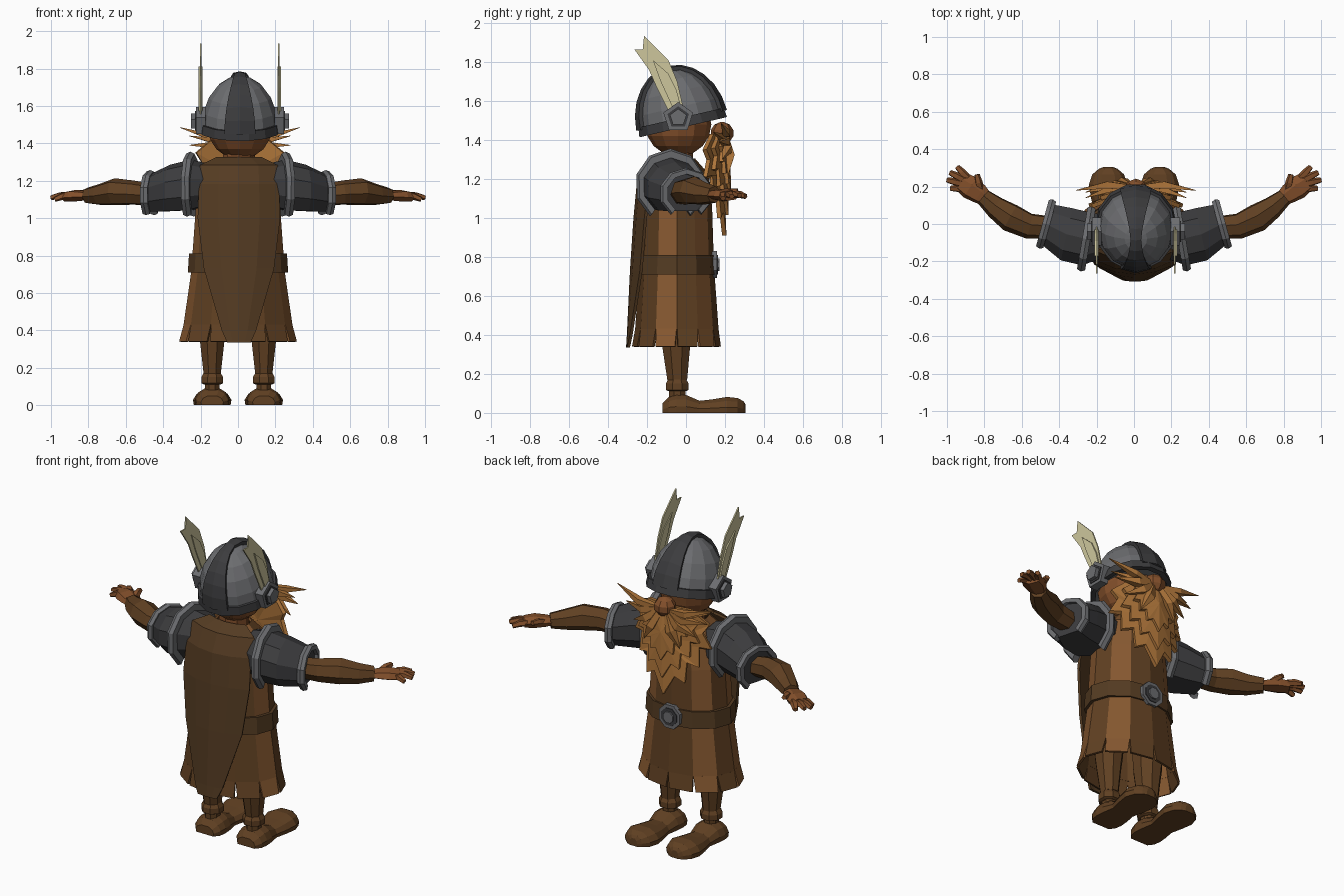
import bpy, bmesh, math
from math import sin, cos, pi, radians
from mathutils import Vector, Matrix

if "Cube" in bpy.data.objects:
    bpy.data.objects.remove(bpy.data.objects["Cube"])

def mat(name, r, g, b):
    m = bpy.data.materials.new(name)
    lin = [((c / 255 + 0.055) / 1.055) ** 2.4 for c in (r, g, b)]
    m.diffuse_color = (*lin, 1)
    m.use_nodes = True
    m.node_tree.nodes["Principled BSDF"].inputs["Base Color"].default_value = m.diffuse_color
    return m

DARK = mat("dark_brown", 84, 59, 34)
BROWN = mat("cloth_brown", 96, 64, 34)
LIGHT = mat("light_brown", 134, 88, 48)
SKIN = mat("skin", 132, 80, 43)
HAIR = mat("orange_hair", 174, 117, 58)
STEEL = mat("steel", 108, 109, 112)
IRON = mat("dark_iron", 60, 60, 62)
CREAM = mat("feather_cream", 205, 198, 156)

def build(name, verts, faces, mats, rule=None, thick=0):
    if not isinstance(mats, list):
        mats = [mats]
    me = bpy.data.meshes.new(name)
    me.from_pydata([tuple(v) for v in verts], [], faces)
    for m in mats:
        me.materials.append(m)
    if rule:
        for p in me.polygons:
            p.material_index = rule(p)
    bm = bmesh.new()
    bm.from_mesh(me)
    bmesh.ops.recalc_face_normals(bm, faces=bm.faces[:])
    bm.to_mesh(me)
    bm.free()
    ob = bpy.data.objects.new(name, me)
    bpy.context.collection.objects.link(ob)
    if thick:
        mod = ob.modifiers.new("thickness", 'SOLIDIFY')
        mod.thickness = thick
        mod.offset = 0
    return ob

def loft(name, rings, mats, caps=True, wrap=True, loop=False, rule=None, thick=0):
    """Skin a list of equal-length rings."""
    n, k = len(rings[0]), len(rings)
    verts = [v for r in rings for v in r]
    faces = []
    for i in range(k if loop else k - 1):
        a, b = i * n, ((i + 1) % k) * n
        for j in range(n if wrap else n - 1):
            j2 = (j + 1) % n
            faces.append((a + j, a + j2, b + j2, b + j))
    if caps:
        faces += [tuple(range(n)), tuple(range((k - 1) * n, k * n))]
    return build(name, verts, faces, mats, rule, thick)

def ring(cx, cy, z, rx, ry, n, off=0.0):
    return [Vector((cx + rx * cos(off + 2 * pi * j / n), cy + ry * sin(off + 2 * pi * j / n), z)) for j in range(n)]

def tube(name, pts, radii, m, n=7, flat=1.0, s=1):
    """Tube along a path, flattened vertically by a factor."""
    P = [Vector(p) for p in pts]
    rings = []
    for i, p in enumerate(P):
        d = (P[min(i + 1, len(P) - 1)] - P[max(i - 1, 0)]).normalized()
        side = d.cross(Vector((0, 0, 1))).normalized()
        up = side.cross(d)
        rings.append([p + radii[i] * (side * cos(2 * pi * j / n + pi / 4) + up * flat * sin(2 * pi * j / n + pi / 4)) for j in range(n)])
    return loft(name, [[Vector((s * v.x, v.y, v.z)) for v in r] for r in rings], m)

def prism(name, outline, a, b, m, axis, c):
    """Extrude an outline along x (axis 0) or y (axis 1)."""
    f = (lambda t, p: Vector((t, c[1] + p[0], c[2] + p[1]))) if axis == 0 else (lambda t, p: Vector((c[0] + p[0], t, c[2] + p[1])))
    return loft(name, [[f(a, p) for p in outline], [f(b, p) for p in outline]], m)

def ngon(r, n, off=pi / 2):
    return [(r * cos(off + 2 * pi * j / n), r * sin(off + 2 * pi * j / n)) for j in range(n)]

# tunic body, with alternating cloth panels
N = 12
def panel_light(p):
    a = math.degrees(math.atan2((p.center.y + .045) * 1.25, p.center.x)) % 360
    return 1 if any(abs(a - t) < 14 for t in (45, 135, 195, 345)) else 0
rows = [(.43, .285, .208), (.72, .243, .187), (.80, .238, .183), (1.05, .22, .175), (1.22, .19, .16), (1.30, .1, .09)]
rings = [ring(0, -.047, z, rx, ry, N) for z, rx, ry in rows]
loft("tunic", rings, [BROWN, LIGHT], caps=False, rule=panel_light, thick=.012)
# split hem panels
top, low = rings[0], ring(0, -.049, .34, .312, .224, N)
hv, hf = [], []
for j in range(N):
    a, b = low[j], low[(j + 1) % N]
    hv += [top[j], top[(j + 1) % N], b.lerp(a, .06), a.lerp(b, .06)]
    hf.append((4 * j, 4 * j + 1, 4 * j + 2, 4 * j + 3))
build("tunic_hem", hv, hf, [BROWN, LIGHT], panel_light, .012)
# belt and round buckle
loft("belt", [ring(0, -.047, z, rx, ry, N) for z, rx, ry in
              ((.71, .25, .19), (.71, .268, .203), (.81, .262, .198), (.81, .24, .18))], DARK, caps=False, loop=True)
prism("buckle", ngon(.075, 8, pi / 8), .13, .16, STEEL, 1, (0, 0, .76))
prism("buckle_inset", ngon(.055, 8, pi / 8), .155, .164, IRON, 1, (0, 0, .76))
prism("buckle_boss", ngon(.035, 8, pi / 8), .155, .173, STEEL, 1, (0, 0, .76))

# cape
cape = [(1.32, .12, -.13, .03), (1.28, .205, -.20, .06), (1.18, .212, -.245, .06), (1.0, .218, -.262, .055),
        (.73, .185, -.28, .05), (.40, .09, -.296, .015), (.335, .062, -.30, .005)]
loft("cape", [[Vector((.005 + u * w, y + b * u * u, z)) for u in (-1, -.5, 0, .5, 1)] for z, w, y, b in cape],
     DARK, caps=False, wrap=False, thick=.015)

# neck and head
loft("neck", [ring(.005, -.045, 1.24, .085, .08, 8), ring(.005, -.045, 1.40, .085, .08, 8)], SKIN)
def ball(name, c, r, m, n=10, k=7):
    return loft(name, [ring(c[0], c[1], c[2] - r[2] * cos(pi * (i + .25) / (k + .5)), r[0] * sin(pi * (i + .25) / (k + .5)),
                            r[1] * sin(pi * (i + .25) / (k + .5)), n) for i in range(k + 1)], m)
HX = .01
ball("head", (HX, -.04, 1.48), (.17, .17, .165), SKIN, 12, 8)
ball("nose", (HX, .185, 1.435), (.065, .06, .058), SKIN, 8, 5)

# helmet, tilted back
tilt = Matrix.Translation((HX, -.02, 1.49)) @ Matrix.Rotation(radians(13), 4, 'X')
def tilted(rs):
    return [[tilt @ v for v in r] for r in rs]
dome = [ring(0, 0, .275 * sin(a), .203 * cos(a), .218 * cos(a), 14) for a in (0, .3, .62, .95, 1.27, 1.53)]
loft("helmet_dome", tilted(dome), STEEL)
loft("helmet_rim", tilted([ring(0, 0, z, .2 * k, .215 * k, 14) for z, k in
     ((-.025, .97), (-.025, 1.1), (.025, 1.07), (.025, .95))]), IRON, caps=False, loop=True)
crest = []
for i in range(13):
    t = radians(-88 + 176 * i / 12)
    w = .026 + .055 * abs(sin(t)) ** 1.5
    q = 1.035 * math.sqrt(1 - (w / .205) ** 2)
    y, z = .218 * sin(t), .275 * cos(t)
    crest.append([Vector((-w, y * q, z * q)), Vector((0, y * 1.05, z * 1.05)), Vector((w, y * q, z * q))])
loft("helmet_crest", tilted(crest), IRON, caps=False, wrap=False, thick=.02)

# beard layers: jagged curved sheets
half = [(.14, 1.43), (.235, 1.35), (.205, 1.30), (.25, 1.21), (.19, 1.21), (.195, 1.10), (.13, 1.12),
        (.125, 1.00), (.065, 1.03)]
def beard(name, k, y0, ztop, drop):
    def pt(x, z):
        x, z = x * k, ztop - (1.43 - z) * drop
        return Vector((HX + x, y0 - 1.2 * x * x + .08 * (1.43 - z), z))
    out = [pt(0, 1.43)] + [pt(x, z) for x, z in half] + [pt(0, .91)] + [pt(-x, z) for x, z in reversed(half)]
    hub = pt(0, 1.22) + Vector((0, .012, 0))
    n = len(out)
    build(name, out + [hub], [(j, (j + 1) % n, n) for j in range(n)], HAIR, thick=.022)
beard("beard_back", 1.0, .155, 1.43, 1.0)
beard("beard_middle", .8, .175, 1.42, .78)
beard("beard_front", .58, .195, 1.41, .55)

tips = [(.32, .18, 1.485, .026), (.27, .14, 1.44, .026), (.27, .17, 1.39, .03), (.21, .185, 1.30, .032), (.12, .215, 1.22, .032)]
wing = [(-.01, 1.55), (-.09, 1.55), (-.155, 1.68), (-.19, 1.76), (-.265, 1.865), (-.222, 1.865), (-.215, 1.935), (-.09, 1.81), (-.045, 1.70)]
inner_wing = [(-.02, 1.55), (-.07, 1.57), (-.13, 1.70), (-.17, 1.81), (-.09, 1.74), (-.05, 1.66)]
arch = [radians(a) for a in (-55, -20, 18, 54, 90, 126, 162, 200, 235)]

def section(c, yaw, rw, rh, s, slide=0.0):
    """Arched cross-section standing across the arm."""
    ax, u = Vector((cos(yaw), sin(yaw), 0)), Vector((-sin(yaw), cos(yaw), 0))
    pts = [Vector(c) + ax * slide + u * (rw * cos(a)) + Vector((0, 0, rh * sin(a))) for a in arch]
    return [Vector((s * p.x, p.y, p.z)) for p in pts]

for s, tag in ((1, "right"), (-1, "left")):
    # moustache strands
    for i, (x, y, z, r) in enumerate(tips):
        a, b = Vector((.02, .195, 1.42)), Vector((x, y, z))
        m = a.lerp(b, .45) + Vector((0, .02, -.015))
        ob = tube(f"moustache_{tag}_{i}", [a, m, b], [r * .7, r, .002], HAIR, 4, .9, s)
        ob.location.x = HX
    # helmet ear disc and wing
    for nm, r, a, b, mt in (("ear_disc", .08, .185, .235, STEEL), ("ear_inset", .058, .23, .24, IRON), ("ear_boss", .045, .23, .262, STEEL)):
        prism(f"{nm}_{tag}", ngon(r, 5), HX + s * a, HX + s * b, mt, 0, (0, -.04, 1.515))
    prism(f"wing_{tag}", wing, HX + s * .205, HX + s * .213, CREAM, 0, (0, 0, 0))
    prism(f"wing_feathers_{tag}", inner_wing, HX + s * .2, HX + s * .221, CREAM, 0, (0, 0, 0))

    # shoulder armour sleeve with two arched trims
    ci, co = (.255, -.08, 1.165), (.47, 0, 1.125)
    loft(f"shoulder_sleeve_{tag}", [section((.15, -.07, 1.17), .15, .12, .12, s), section(ci, .17, .15, .148, s),
         section((.36, -.055, 1.15), .22, .15, .137, s), section(co, .27, .115, .11, s)], IRON)
    for nm, c, yaw, rw, rh, w in (("shoulder_trim", ci, .17, .175, .18, .022), ("sleeve_trim", co, .27, .135, .125, .02)):
        q = [section(c, yaw, rw * k, rh * k, s, d) for k, d in ((.8, -w), (1, -w), (1.06, 0), (1, w), (.8, w))]
        bars = [[q[i][j] for i in range(5)] for j in range(len(arch))]
        loft(f"{nm}_{tag}", bars, STEEL)
    # arm, palm and fingers
    tube(f"arm_{tag}", [(.42, -.02, 1.12), (.56, -.01, 1.135), (.66, .035, 1.14), (.74, .09, 1.125), (.805, .145, 1.12)],
         [.06, .07, .078, .062, .046], BROWN, 7, .95, s)
    tube(f"palm_{tag}", [(.78, .125, 1.12), (.825, .16, 1.12), (.875, .195, 1.12), (.92, .225, 1.115)],
         [.036, .055, .066, .056], SKIN, 6, .5, s)
    for i, (bx, by, tx, ty, tz) in enumerate(((.89, .245, .945, .305, 1.11), (.905, .235, .985, .275, 1.115),
                                             (.91, .215, 1.0, .235, 1.11), (.905, .19, .98, .19, 1.10), (.82, .18, .84, .265, 1.14))):
        mid = ((bx + tx) / 2, (by + ty) / 2, (1.12 + tz) / 2 + .006)
        tube(f"finger_{tag}_{i}", [(bx, by, 1.12), mid, (tx, ty, tz)], [.022, .021, .015], SKIN, 5, .9, s)

    # trouser leg, cuff, ankle
    lx = s * .138
    loft(f"trouser_leg_{tag}", [ring(lx, y, z, r, r * 1.1, 8, pi / 8) for z, r, y in
         ((.62, .09, -.05), (.42, .08, -.05), (.33, .069, -.05), (.17, .05, -.045))], BROWN)
    loft(f"cuff_{tag}", [ring(lx, -.045, z, r, r, 8, pi / 8) for z, r in ((.112, .05), (.118, .063), (.15, .063), (.172, .05))], BROWN)
    loft(f"ankle_{tag}", [ring(lx, -.045, z, .042, .046, 8, pi / 8) for z in (.06, .13)], BROWN)
    # shoe
    sec = [(-.12, .06, .05), (-.09, .085, .08), (-.05, .092, .092), (0, .088, .092), (.07, .075, .062),
           (.14, .092, .07), (.21, .103, .082), (.265, .085, .076), (.295, .05, .06), (.305, .025, .045)]
    loft(f"shoe_{tag}", [[Vector((lx + w * fx, y, h * fz)) for fx, fz in
         ((-.95, 0), (-1, .35), (-.8, .75), (-.4, 1), (.4, 1), (.8, .75), (1, .35), (.95, 0))] for y, w, h in sec], BROWN)
